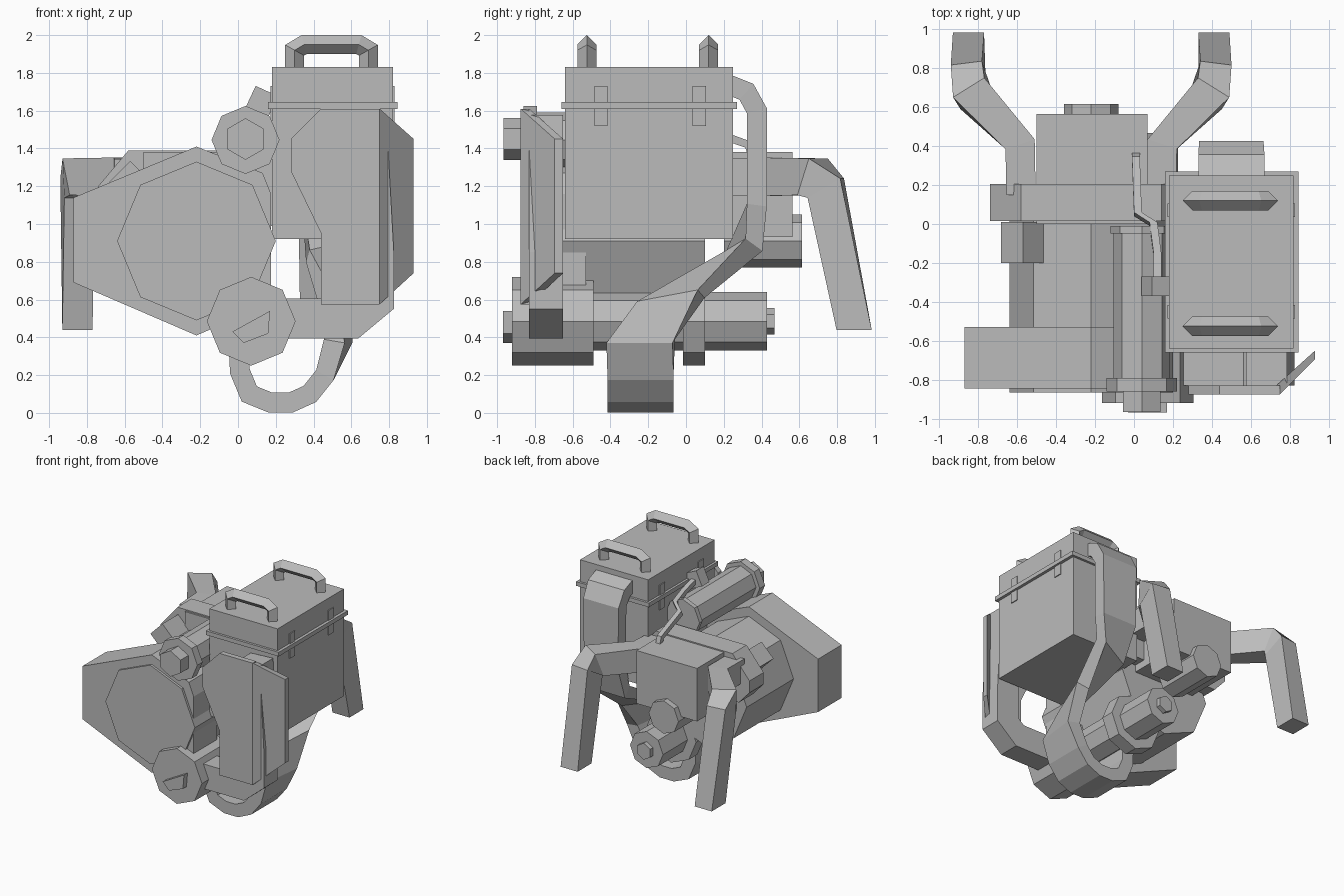
import bpy, bmesh
from math import cos, sin, pi, radians
from mathutils import Vector, Matrix

cube = bpy.data.objects.get("Cube")
if cube:
    bpy.data.objects.remove(cube)

GREY = bpy.data.materials.new("plain grey")
GREY.use_nodes = True
GREY.diffuse_color = (0.5, 0.5, 0.5, 1)
GREY.node_tree.nodes["Principled BSDF"].inputs["Base Color"].default_value = (0.5, 0.5, 0.5, 1)


def finish(name, bm):
    bmesh.ops.recalc_face_normals(bm, faces=bm.faces)
    mesh = bpy.data.meshes.new(name)
    bm.to_mesh(mesh)
    bm.free()
    mesh.materials.append(GREY)
    obj = bpy.data.objects.new(name, mesh)
    bpy.context.collection.objects.link(obj)
    return obj


def box(name, x, y, z, tilt=0):
    """Box from three (low, high) ranges, tilted about its own y axis."""
    bm = bmesh.new()
    size = [b - a for a, b in (x, y, z)]
    mid = [(a + b) / 2 for a, b in (x, y, z)]
    mat = Matrix.Translation(mid) @ Matrix.Rotation(radians(tilt), 4, 'Y') @ Matrix.Diagonal((*size, 1))
    bmesh.ops.create_cube(bm, size=1, matrix=mat)
    return finish(name, bm)


def prism(name, outline, y0, y1):
    """Outline in x and z, extruded along y."""
    bm = bmesh.new()
    face = bm.faces.new([bm.verts.new((x, y0, z)) for x, z in outline])
    ext = bmesh.ops.extrude_face_region(bm, geom=[face])["geom"]
    verts = [v for v in ext if isinstance(v, bmesh.types.BMVert)]
    bmesh.ops.translate(bm, verts=verts, vec=(0, y1 - y0, 0))
    return finish(name, bm)


def drum(name, x, z, radius, y0, y1, sides=8):
    ring = [(x + radius * sin(2 * pi * i / sides), z + radius * cos(2 * pi * i / sides))
            for i in range(sides)]
    return prism(name, ring, y0, y1)


def sweep(name, path, widths, thick, diamond=False):
    """Four-sided tube; each point has its own width vector."""
    pts = [Vector(p) for p in path]
    bm = bmesh.new()
    rings = []
    for i, p in enumerate(pts):
        before = (p - pts[max(i - 1, 0)]).normalized()
        after = (pts[min(i + 1, len(pts) - 1)] - p).normalized()
        tangent = (before + after).normalized()
        w = Vector(widths[i]) / 2
        n = tangent.cross(w).normalized() * thick / 2
        n /= max(0.6, tangent.dot(after if after.length else before))
        corners = (w, n, -w, -n) if diamond else (w + n, n - w, -w - n, w - n)
        rings.append([bm.verts.new(p + c) for c in corners])
    for a, b in zip(rings, rings[1:]):
        for k in range(4):
            bm.faces.new((a[k], a[k - 1], b[k - 1], b[k]))
    bm.faces.new(rings[0])
    bm.faces.new(rings[-1])
    return finish(name, bm)


# Tank with lid rim, clasps and handles
box("tank", (0.18, 0.82), (-0.64, 0.25), (0.92, 1.83))
box("tank_rim", (0.16, 0.845), (-0.66, 0.27), (1.61, 1.645))
for i, y in enumerate((-0.45, 0.07)):
    for side, x in (("left", 0.82), ("right", 0.18)):
        box(f"clasp_{side}_{i}", (x - 0.008, x + 0.008), (y - 0.035, y + 0.035), (1.52, 1.73))
for i, y in enumerate((-0.525, 0.12)):
    bar = [(0.3, 1.82), (0.3, 1.92), (0.35, 1.95), (0.64, 1.95), (0.69, 1.92), (0.69, 1.82)]
    sweep(f"handle_{i}", [(x, y, z) for x, z in bar], [(0, 0.1, 0)] * 6, 0.1, True)

# Bent front shield
front = [(0.28, 1.45), (0.44, 1.61), (0.75, 1.61), (0.75, 0.575), (0.44, 0.575), (0.44, 0.95), (0.28, 1.28)]
prism("shield_front", front, -0.875, -0.83)
wing = prism("shield_wing", [(0.75, 1.61), (0.93, 1.45), (0.93, 0.74), (0.75, 0.575)], -0.875, -0.83)
for v in wing.data.vertices:
    if v.co.x > 0.8:
        v.co.y += 0.18
    elif v.co.y > -0.85:
        v.co.x -= 0.02

# Pipe rising behind the shield
sweep("front_pipe", [(0.1, -0.74, 0.5), (0.6, -0.74, 0.5), (0.72, -0.74, 0.6), (0.72, -0.74, 0.85), (0.68, -0.74, 1.57)],
      [(0, 0.18, 0)] * 5, 0.21)

# Flat hose: down the back of the tank, twisting into the lower loop
hose = [((0.5, 0.22, 1.74), (0.34, 0, 0)), ((0.5, 0.32, 1.7), (0.34, 0, 0)),
        ((0.5, 0.375, 1.6), (0.33, 0, 0)), ((0.5, 0.375, 1.1), (0.32, 0, 0)),
        ((0.5, 0.31, 0.86), (0.26, 0.1, 0.06)), ((0.53, -0.08, 0.6), (0.1, 0.32, 0.06)),
        ((0.53, -0.24, 0.38), (0.04, 0.35, 0)), ((0.46, -0.24, 0.2), (0, 0.35, 0)),
        ((0.38, -0.24, 0.1), (0, 0.35, 0)), ((0.28, -0.24, 0.055), (0, 0.35, 0)),
        ((0.17, -0.24, 0.055), (0, 0.35, 0)), ((0.06, -0.24, 0.1), (0, 0.35, 0)),
        ((0.01, -0.24, 0.22), (0, 0.35, 0)), ((0.0, -0.24, 0.42), (0, 0.35, 0))]
sweep("flat_hose", [h[0] for h in hose], [h[1] for h in hose], 0.105)

# Engine casing: slanted front housing on an eight-sided body
CX, CZ = -0.22, 0.91
housing = [(-0.87, 1.14), (CX, 1.41), (0.13, 1.27), (0.175, 1.16), (0.175, 0.66),
           (0.13, 0.56), (CX, 0.41), (-0.87, 0.69)]
prism("housing", housing, -0.845, -0.53)
drum("engine_body", CX, CZ, 0.42, -0.865, 0.1)
box("engine_block", (-0.5, 0.07), (0.0, 0.565), (0.93, 1.38))
drum("back_hub", CX, CZ, 0.14, 0.2, 0.615)
strap = [(-0.74, 1.2), (-0.58, 1.39), (0.14, 1.39), (0.3, 1.2), (0.3, 1.1), (0.2, 0.99),
         (-0.64, 0.99), (-0.74, 1.1)]
prism("strap", strap, 0.015, 0.205)
box("side_block", (-0.65, -0.49), (-0.2, 0.01), (1.14, 1.3), 45)

# Upper cylinder
for name, r, y0, y1 in (("barrel", 0.145, -0.8, -0.04), ("front_flange", 0.18, -0.86, -0.79),
                        ("back_flange", 0.16, -0.05, -0.01)):
    drum("upper_" + name, 0.04, 1.445, r, y0, y1)
drum("upper_bolt", 0.04, 1.45, 0.11, -0.965, -0.85, 6)

# Lower shaft
for name, r, y0, y1 in (("front_drum", 0.235, -0.92, -0.49), ("barrel", 0.155, -0.5, 0.43),
                        ("back_flange", 0.235, -0.015, 0.1)):
    drum("lower_" + name, 0.07, 0.485, r, y0, y1)
drum("lower_back_bolt", 0.07, 0.485, 0.07, 0.42, 0.468, 6)
prism("lower_front_bolt", [(-0.03, 0.43), (0.17, 0.54), (0.16, 0.42), (0.03, 0.37)], -0.968, -0.91)

# Fuel valve and thin feed line
box("fuel_valve", (0.06, 0.19), (-0.37, -0.27), (1.58, 1.71), 25)
line = [(0.12, -0.3, 1.64), (0.12, -0.15, 1.6), (0.1, 0.0, 1.56), (0.02, 0.05, 1.52), (0.01, 0.33, 1.42), (0.01, 0.35, 1.36)]
sweep("feed_line", line, [(0.04, 0, 0)] * 6, 0.04)

# Rear legs, mirrored about the engine centre
for side, s in (("left", 1), ("right", -1)):
    leg = [(0.36, 0.15, 1.25), (0.365, 0.41, 1.25), (0.61, 0.67, 1.25), (0.63, 0.74, 1.19), (0.63, 0.89, 0.44)]
    wide = [(0.15, 0, 0), (0.15, -0.05, 0), (0.16, -0.1, 0), (0.16, -0.02, 0), (0.16, 0, 0)]
    obj = sweep(f"leg_{side}", [(CX + s * x, y, z) for x, y, z in leg],
                [(x, s * y, z) for x, y, z in wide], 0.19)
    for v in obj.data.vertices:
        if v.co.z < 0.6:
            v.co.z = 0.44
